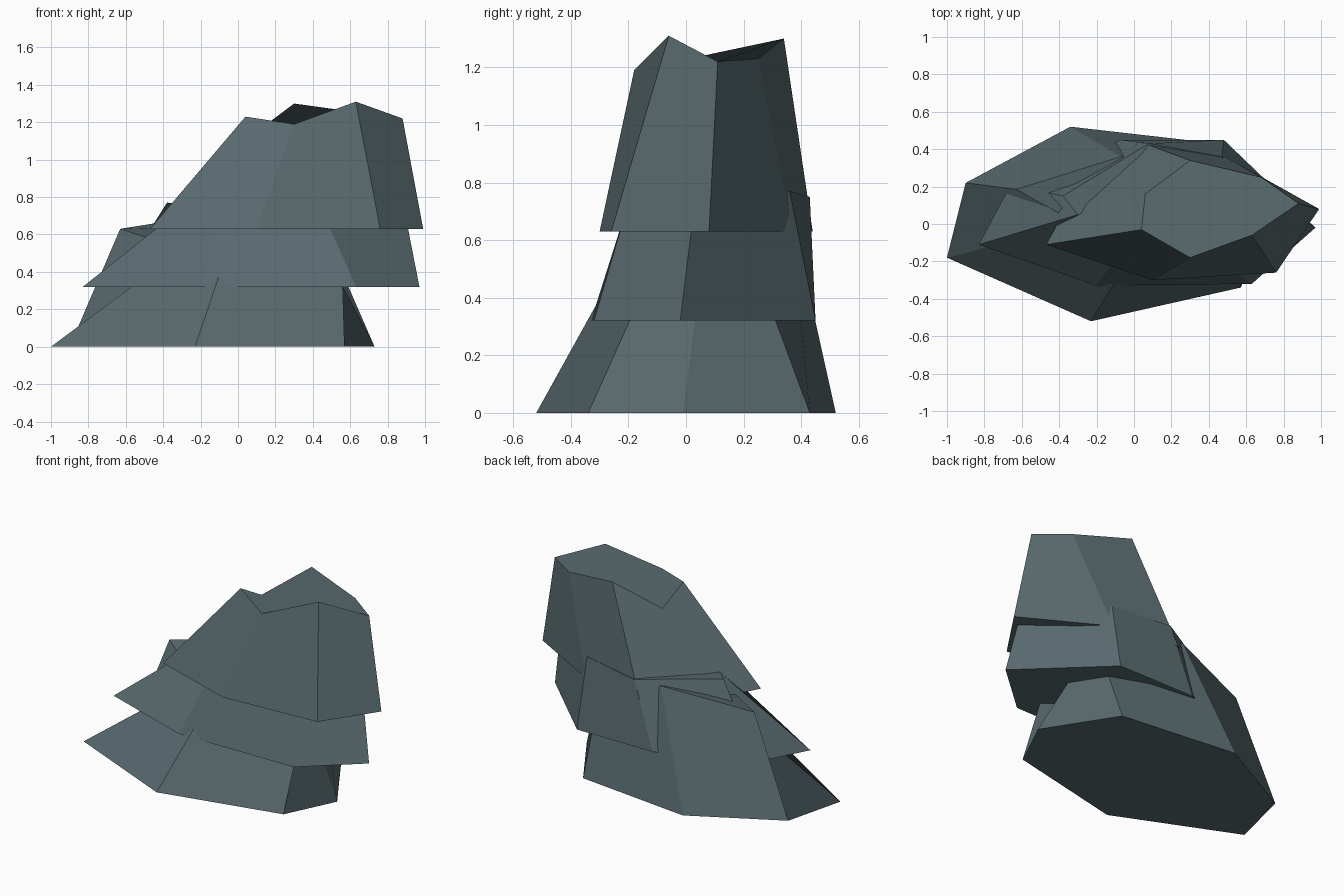
import bpy
import bmesh

default_cube = bpy.data.objects.get("Cube")
if default_cube:
    bpy.data.objects.remove(default_cube, do_unlink=True)


def make_material(name, colour):
    material = bpy.data.materials.new(name)
    material.use_nodes = True
    material.diffuse_color = colour
    shader = material.node_tree.nodes["Principled BSDF"]
    shader.inputs["Base Color"].default_value = colour
    shader.inputs["Roughness"].default_value = 0.9
    return material


def make_slab(name, base_height, base_outline, crown, material):
    """Loft a flat base outline to an uneven crown, with flat facets."""
    mesh = bpy.data.meshes.new(name)
    bm = bmesh.new()
    lower = [bm.verts.new((x, y, base_height)) for x, y in base_outline]
    upper = [bm.verts.new(point) for point in crown]
    count = len(lower)
    for i in range(count):
        j = (i + 1) % count
        bm.faces.new((lower[i], lower[j], upper[j], upper[i]))
    bm.faces.new(list(reversed(lower)))
    bm.faces.new(upper)
    bmesh.ops.recalc_face_normals(bm, faces=bm.faces)
    bm.to_mesh(mesh)
    bm.free()
    mesh.materials.append(material)
    slab = bpy.data.objects.new(name, mesh)
    bpy.context.collection.objects.link(slab)
    return slab


slate = make_material("slate_grey", (0.098, 0.144, 0.156, 1.0))

# Each outline runs anticlockwise from the pointed end on the model's right.

# Bottom rock layer, flared at the ground
make_slab(
    "lower_rock_layer", 0,
    [(-1, -.18), (-.23, -.52), (.57, -.34), (.73, -.01),
     (.45, .43), (-.34, .52), (-.9, .22)],
    [(-.3, 0, .52), (-.01, -.16, .65), (.55, -.06, .62), (.4, .07, .62),
     (.46, .2, .62), (-.07, .36, .72), (-.63, .185, .63)],
    slate)

# Middle rock layer, overhanging the bottom one
make_slab(
    "middle_rock_layer", .32,
    [(-.83, -.11), (-.2, -.33), (.63, -.32), (.97, -.02),
     (.48, .45), (-.07, .45), (-.66, .21)],
    [(-.3, .05, .74), (-.07, -.15, .72), (.45, -.2, .73), (.89, .03, .73),
     (.47, .36, .77), (.08, .43, .75), (-.38, .15, .77)],
    slate)

# Top rock layer, with a jagged crown
make_slab(
    "upper_rock_layer", .63,
    [(-.47, -.11), (.1, -.3), (.76, -.26), (.99, .08),
     (.47, .37), (.03, .44), (-.36, .09)],
    [(.04, -.03, 1.23), (.3, -.18, 1.19), (.63, -.06, 1.31), (.88, .11, 1.22),
     (.68, .25, 1.23), (.3, .34, 1.3), (.06, .16, 1.12)],
    slate)
